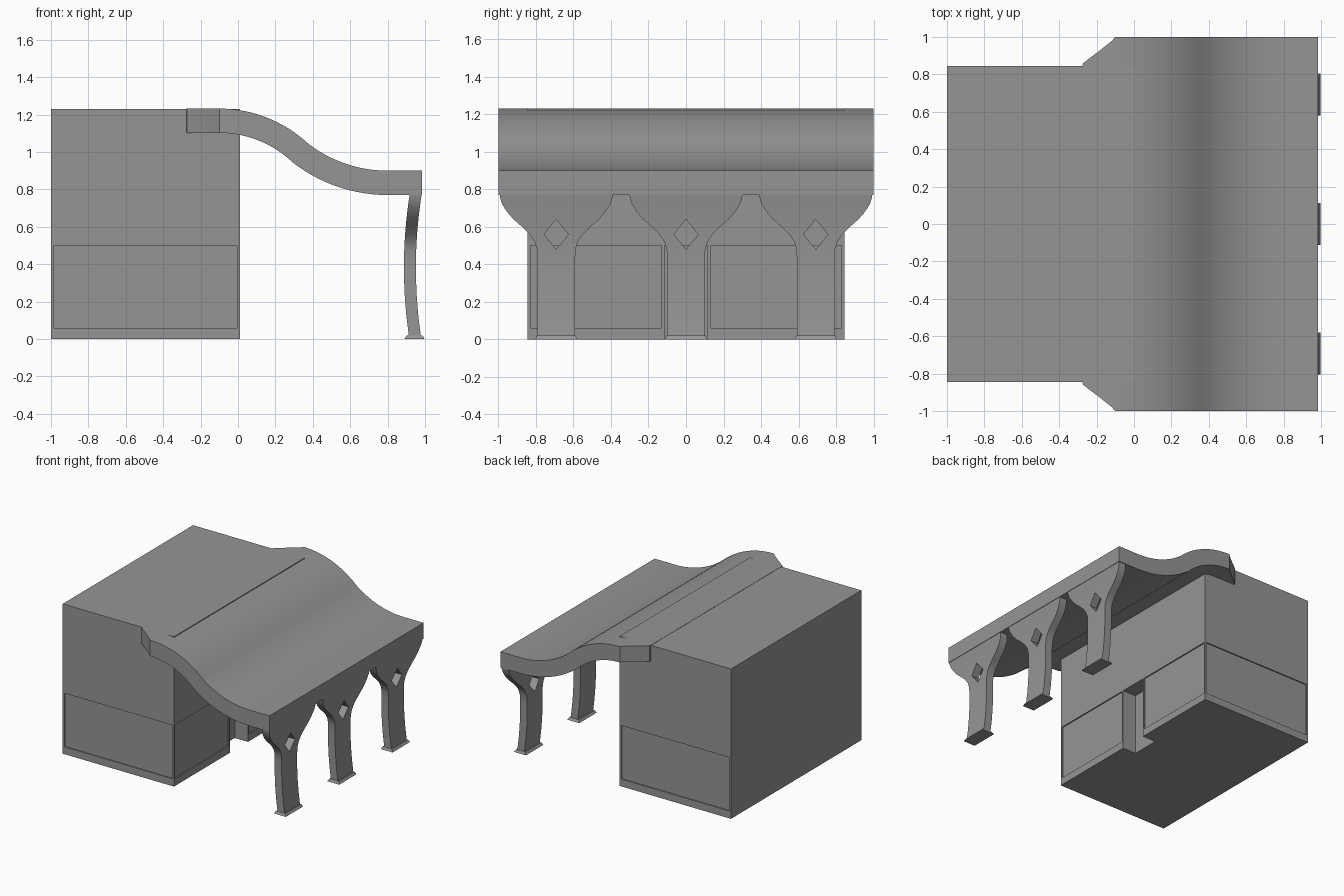
import bpy
import bmesh
from math import radians, sin, cos, sqrt
from mathutils import Matrix

if "Cube" in bpy.data.objects:
    bpy.data.objects.remove(bpy.data.objects["Cube"], do_unlink=True)

grey = bpy.data.materials.new("stone grey")
grey.use_nodes = True
grey.diffuse_color = (0.3, 0.3, 0.3, 1)
grey.node_tree.nodes["Principled BSDF"].inputs["Base Color"].default_value = (0.3, 0.3, 0.3, 1)


def finish(name, bm):
    bmesh.ops.recalc_face_normals(bm, faces=bm.faces[:])
    mesh = bpy.data.meshes.new(name)
    bm.to_mesh(mesh)
    bm.free()
    mesh.materials.append(grey)
    obj = bpy.data.objects.new(name, mesh)
    bpy.context.collection.objects.link(obj)
    return obj


def activate(obj):
    bpy.ops.object.select_all(action="DESELECT")
    obj.select_set(True)
    bpy.context.view_layer.objects.active = obj


def smooth(obj):
    activate(obj)
    bpy.ops.object.shade_smooth_by_angle(angle=radians(30))


def add_box(bm, x0, x1, y0, y1, z0, z1):
    move = Matrix.Translation(((x0 + x1) / 2, (y0 + y1) / 2, (z0 + z1) / 2))
    size = Matrix.Diagonal((x1 - x0, y1 - y0, z1 - z0, 1))
    return bmesh.ops.create_cube(bm, size=1, matrix=move @ size)["verts"]


def cut(obj, cutter):
    cutter.hide_render = True
    mod = obj.modifiers.new("cut", "BOOLEAN")
    mod.operation = "DIFFERENCE"
    mod.solver = "EXACT"
    mod.object = cutter
    activate(obj)
    bpy.ops.object.modifier_apply(modifier=mod.name)
    bpy.data.objects.remove(cutter, do_unlink=True)


def loft(name, sections):
    """Skin four-cornered sections and cap both ends."""
    bm = bmesh.new()
    rings = [[bm.verts.new(p) for p in s] for s in sections]
    for a, b in zip(rings, rings[1:]):
        for i in range(4):
            j = (i + 1) % 4
            bm.faces.new((a[i], a[j], b[j], b[i]))
    bm.faces.new(rings[0])
    bm.faces.new(rings[-1])
    return finish(name, bm)


# Main block with sunken wall panels and a doorway
HALF, FRONT, DEPTH = 0.845, 0.01, 0.01
bm = bmesh.new()
add_box(bm, -1, FRONT, -HALF, HALF, 0, 1.23)
building = finish("building", bm)

bm = bmesh.new()
add_box(bm, FRONT - 0.12, FRONT + 0.1, -0.115, 0.115, -0.1, 0.5)
for s in (-1, 1):
    ys = sorted((s * (HALF - DEPTH), s * (HALF + 0.02)))
    add_box(bm, -0.985, -0.005, *ys, 0.06, 0.5)
    ys = sorted((s * 0.13, s * 0.83))
    add_box(bm, FRONT - DEPTH, FRONT + 0.02, *ys, 0.06, 0.5)
cut(building, finish("panel_cutter", bm))

# Canopy roof: flat, two opposing arcs, flat, with a flared rear edge
THICK, TOP = 0.13, 1.232
ANGLE, RADIUS, STEPS = radians(40.3), 0.696, 14
path = [(-0.275, TOP, 0, 0.848), (-0.272, TOP, 0, 0.86),
        (-0.18, TOP, 0, 0.93), (-0.12, TOP, 0, 0.978)]
for i in range(STEPS + 1):
    a = ANGLE * i / STEPS
    path.append((-0.1 + RADIUS * sin(a), TOP - RADIUS * (1 - cos(a)), a, 1))
for i in range(STEPS - 1, -1, -1):
    a = ANGLE * i / STEPS
    path.append((0.8 - RADIUS * sin(a), 0.9 + RADIUS * (1 - cos(a)), a, 1))
path.append((0.985, 0.9, 0, 1))
sections = []
for x, z, a, w in path:
    bx, bz = x - THICK * sin(a), z - THICK * cos(a)
    sections.append([(x, -w, z), (x, w, z), (bx, w, bz), (bx, -w, bz)])
smooth(loft("canopy_roof", sections))

# Bowed pillars that flare into arches, each with a diamond opening
flare = [(0.015, 0.1), (0.12, 0.1), (0.22, 0.1), (0.32, 0.1), (0.42, 0.1),
         (0.48, 0.103), (0.52, 0.115), (0.56, 0.142), (0.6, 0.182),
         (0.64, 0.228), (0.68, 0.263), (0.72, 0.288), (0.75, 0.298), (0.775, 0.302)]


def bow(z):
    return 0.919 + 0.2 * (z - 0.38) ** 2


for side, y in (("right", -0.692), ("middle", 0), ("left", 0.692)):
    sections = []
    for z, w in flare:
        x0, x1 = bow(z) - 0.032, bow(z) + 0.032
        sections.append([(x0, y - w, z), (x1, y - w, z), (x1, y + w, z), (x0, y + w, z)])
    pillar = loft(side + "_pillar", sections)
    bm = bmesh.new()
    verts = add_box(bm, -0.2, 0.2, -0.5, 0.5, -0.5, 0.5)
    bmesh.ops.rotate(bm, verts=verts, matrix=Matrix.Rotation(radians(45), 3, "X"))
    bmesh.ops.scale(bm, verts=verts, vec=(1, 0.065 * sqrt(2), 0.08 * sqrt(2)))
    bmesh.ops.translate(bm, verts=verts, vec=(0.93, y, 0.56))
    cut(pillar, finish("diamond_cutter", bm))
    smooth(pillar)

    # Tapered foot
    bm = bmesh.new()
    for v in add_box(bm, 0.89, 0.998, y - 0.113, y + 0.113, 0, 0.02):
        if v.co.z > 0.01:
            v.co.x += 0.012 if v.co.x < 0.94 else -0.012
            v.co.y += 0.01 if v.co.y < y else -0.01
    finish(side + "_pillar_foot", bm)
